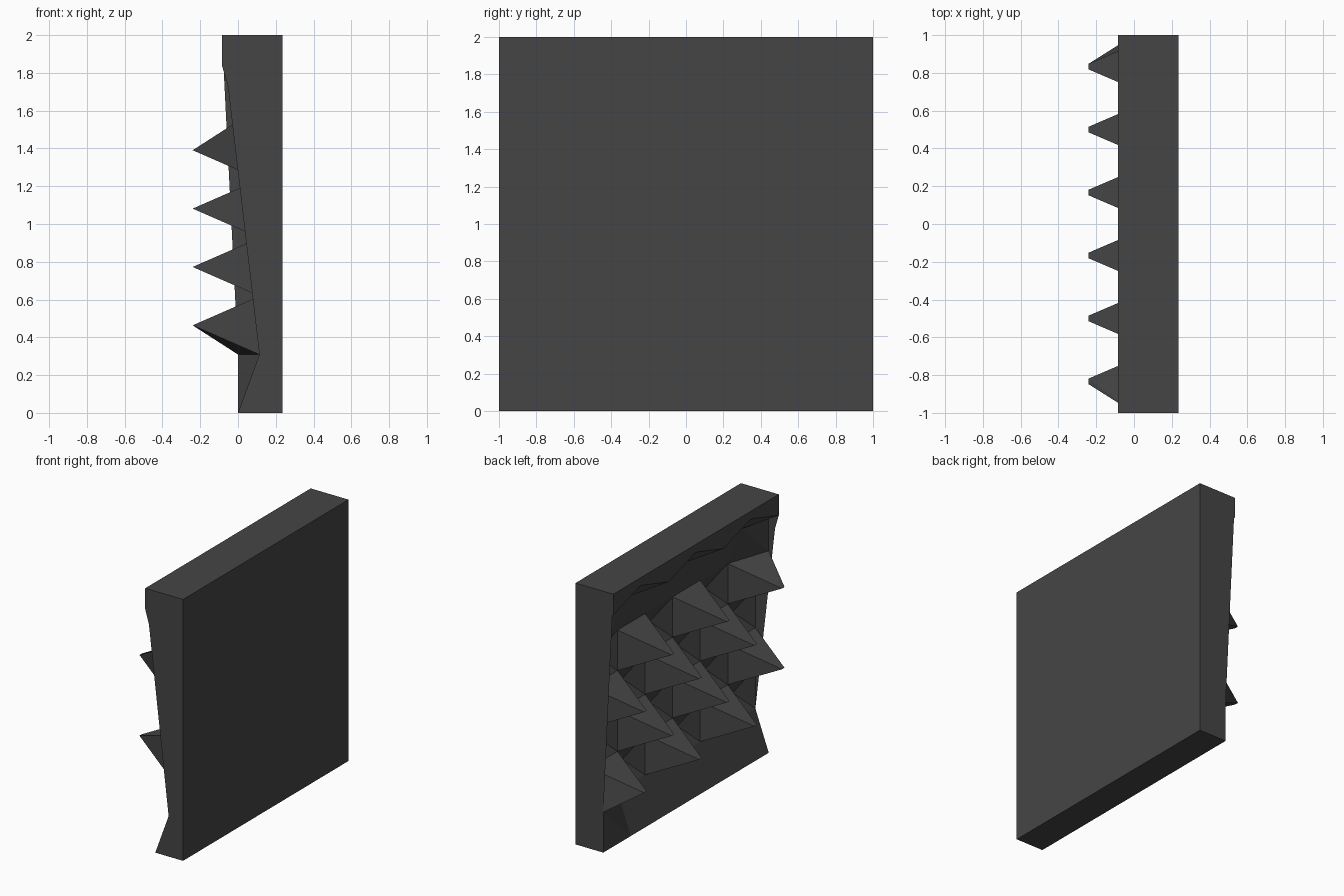
import bpy, bmesh

if "Cube" in bpy.data.objects:
    bpy.data.objects.remove(bpy.data.objects["Cube"])

COLS, STEP = 6, 0.309          # six columns of cells, row height
BACK, RECESS = 0.235, 0.113    # back plane and recessed front plane
TIP, DENT, HALF = -0.24, 0.2, 0.015

bm = bmesh.new()


def vert(x, y, z):
    return bm.verts.new((x, y, z))


def col_y(k):
    return 1 - 2 * k / COLS


# Front lattice: flush bottom edge, recessed rows, then the overhanging lip
rows = []
for j in range(6):
    row = []
    for k in range(COLS + 1):
        flush = j == 0 or (j, k) in ((1, 0), (5, COLS))
        row.append(vert(0 if flush else RECESS, col_y(k), j * STEP))
    rows.append(row)
rows.append([vert(0, col_y(k), 1.84) for k in range(COLS + 1)])
rows.append([vert(-0.085, col_y(k), 1.94 if k % 2 else 1.84) for k in range(COLS + 1)])
rows.append([vert(-0.085, col_y(k), 2.0) for k in range(COLS + 1)])

# Cells: spikes and dents alternate like a checkerboard; other rows are plain
for j in range(len(rows) - 1):
    for k in range(COLS):
        a, b = rows[j][k], rows[j][k + 1]
        d, c = rows[j + 1][k], rows[j + 1][k + 1]
        if 1 <= j <= 4:
            x = TIP if (j + k) % 2 else DENT
            y, z = (col_y(k) + col_y(k + 1)) / 2, (j + 0.5) * STEP
            p, q = vert(x, y + HALF, z), vert(x, y - HALF, z)
            for f in ((a, b, q, p), (d, p, q, c), (a, p, d), (b, c, q)):
                bm.faces.new(f)
        else:
            bm.faces.new((a, b, c, d))

# Back, top, bottom and the two ends of the slab
lo = [vert(BACK, y, 0) for y in (1, -1)]
hi = [vert(BACK, y, 2) for y in (1, -1)]
bm.faces.new((lo[0], lo[1], hi[1], hi[0]))
bm.faces.new(rows[0] + [lo[1], lo[0]])
bm.faces.new(rows[-1] + [hi[1], hi[0]])
for i, k in ((0, 0), (1, COLS)):
    bm.faces.new([r[k] for r in rows] + [hi[i], lo[i]])

# Triangulate bent faces and orient everything outward
bmesh.ops.triangulate(bm, faces=bm.faces[:])
bmesh.ops.recalc_face_normals(bm, faces=bm.faces[:])
mesh = bpy.data.meshes.new("spiked_wall_panel")
bm.to_mesh(mesh)
bm.free()

# Dark grey finish
mat = bpy.data.materials.new("dark_grey")
mat.diffuse_color = (0.06, 0.06, 0.06, 1)
mat.use_nodes = True
mat.node_tree.nodes["Principled BSDF"].inputs["Base Color"].default_value = mat.diffuse_color
mesh.materials.append(mat)
bpy.context.collection.objects.link(bpy.data.objects.new("spiked_wall_panel", mesh))
